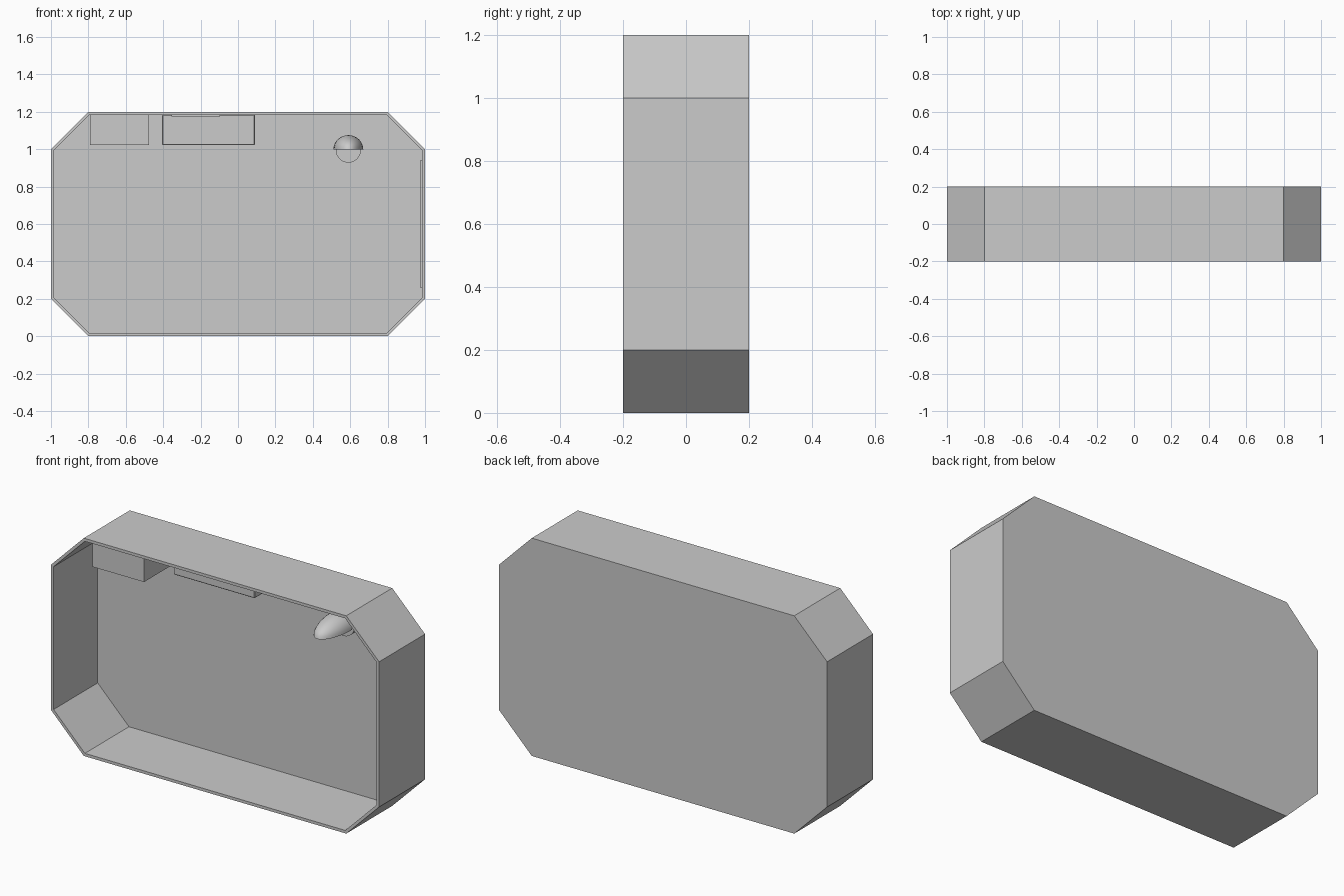
import bpy, bmesh
from mathutils import Matrix, Vector

if "Cube" in bpy.data.objects:
    bpy.data.objects.remove(bpy.data.objects["Cube"])


def add_object(name, bm):
    bmesh.ops.recalc_face_normals(bm, faces=bm.faces)
    mesh = bpy.data.meshes.new(name)
    bm.to_mesh(mesh)
    bm.free()
    obj = bpy.data.objects.new(name, mesh)
    bpy.context.collection.objects.link(obj)
    return obj


def box(name, lo, hi):
    bm = bmesh.new()
    lo, hi = Vector(lo), Vector(hi)
    m = Matrix.Translation((lo + hi) / 2) @ Matrix.Diagonal((*(hi - lo), 1))
    bmesh.ops.create_cube(bm, size=1, matrix=m)
    return add_object(name, bm)


def smooth(obj):
    bpy.ops.object.select_all(action='DESELECT')
    obj.select_set(True)
    bpy.context.view_layer.objects.active = obj
    bpy.ops.object.shade_smooth_by_angle()


def octagon(d):
    # chamfered rectangle outline, inset evenly by d
    a, b = 1 - d, 0.6 - d
    c = 0.2 - d * 0.586
    quarter = [(a, b - c), (a - c, b)]
    return (quarter + [(-x, z) for x, z in quarter[::-1]]
            + [(-x, -z) for x, z in quarter] + [(x, -z) for x, z in quarter[::-1]])


# Open-fronted octagonal shell with a back wall
T = 0.016
bm = bmesh.new()
back, front, rim, floor = [
    [bm.verts.new((x, y, z + 0.6)) for x, z in octagon(d)]
    for d, y in ((0, 0.2), (0, -0.2), (T, -0.2), (T, 0.2 - T))]
for r, s in ((back, front), (front, rim), (rim, floor)):
    for i in range(8):
        j = (i + 1) % 8
        bm.faces.new((r[i], r[j], s[j], s[i]))
bm.faces.new(back)
bm.faces.new(floor)
add_object("shell", bm)

# Boxes hung from the ceiling, and thin panels on ceiling and side wall
box("deep_ceiling_box", (-0.79, -0.14, 1.022), (-0.475, 0.185, 1.185))
rear_box = box("rear_ceiling_box", (-0.405, 0.017, 1.022), (0.09, 0.185, 1.185))
bevel = rear_box.modifiers.new("soft_edges", 'BEVEL')
bevel.width = 0.004
bevel.segments = 1
box("ceiling_panel", (-0.355, -0.13, 1.176), (-0.095, 0.0, 1.185))
box("side_panel", (0.974, -0.12, 0.26), (0.985, 0.12, 0.94))

# Half-domed lamp hood pointing to the open front
bm = bmesh.new()
bmesh.ops.create_uvsphere(bm, u_segments=32, v_segments=16, radius=1)
for normal in ((0, 0, -1), (0, 1, 0)):
    geom = bm.verts[:] + bm.edges[:] + bm.faces[:]
    bmesh.ops.bisect_plane(bm, geom=geom, dist=1e-5, plane_co=(0, 0, 0),
                           plane_no=normal, clear_outer=True)
    bmesh.ops.holes_fill(bm, edges=[e for e in bm.edges if e.is_boundary])
bm.transform(Matrix.Translation((0.59, 0.037, 0.998)) @ Matrix.Diagonal((0.08, 0.19, 0.077, 1)))
smooth(add_object("lamp_hood", bm))

# Round lamp base on the back wall
bm = bmesh.new()
bmesh.ops.create_cone(bm, cap_ends=True, segments=32, radius1=0.067, radius2=0.067, depth=0.11,
                      matrix=Matrix.Translation((0.59, 0.13, 0.995)) @ Matrix.Rotation(1.5707963, 4, 'X'))
smooth(add_object("lamp_base", bm))
